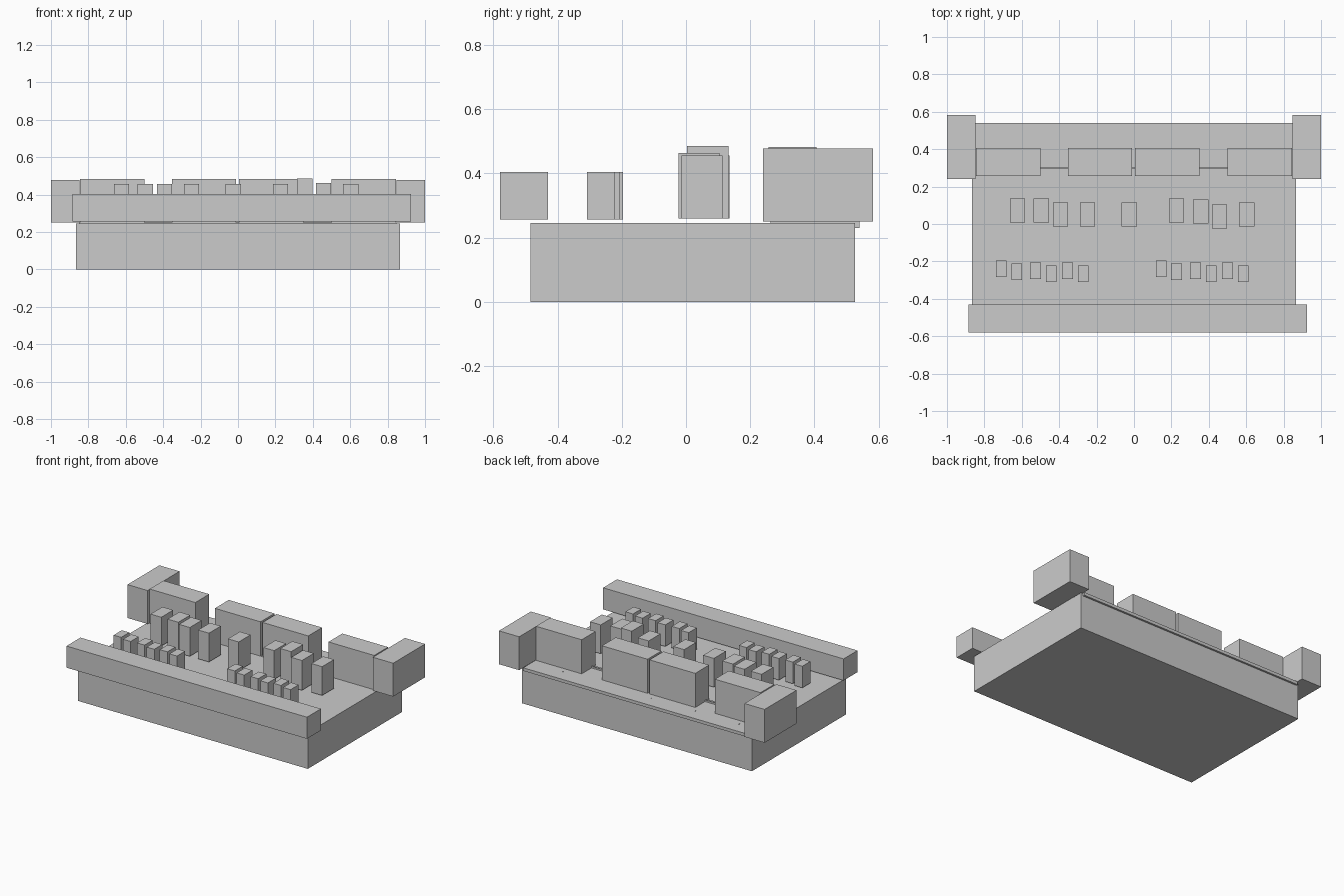
import bpy


def box(name, x0, x1, y0, y1, z0, z1):
    """Axis-aligned box from its limits."""
    bpy.ops.mesh.primitive_cube_add(size=1, location=((x0 + x1) / 2, (y0 + y1) / 2, (z0 + z1) / 2))
    ob = bpy.context.object
    ob.name = name
    ob.scale = (x1 - x0, y1 - y0, z1 - z0)
    bpy.ops.object.transform_apply(location=False, rotation=False, scale=True)
    return ob


# Thick base slab and floating front bar
box("base", -0.865, 0.865, -0.485, 0.527, 0.0, 0.246)
box("front_bar", -0.885, 0.925, -0.58, -0.43, 0.257, 0.404)

# Thin platform at the back, with a low rail and small studs
box("back_platform", -0.85, 0.847, 0.263, 0.54, 0.23, 0.251)
box("low_rail", -0.845, 0.845, 0.293, 0.301, 0.25, 0.262)
for i in range(5):
    x = -0.715 + 0.3315 * i
    box("platform_stud", x - 0.003, x + 0.003, 0.447, 0.453, 0.25, 0.254)

# Corner blocks at the back
for side in (-1, 1):
    a, b = sorted((side, side * 0.848))
    box("corner_block", a, b, 0.24, 0.583, 0.251, 0.478)

# Large back blocks
for x in (-0.845, -0.354, 0.005, 0.501):
    box("back_block", x, x + 0.344, 0.257, 0.406, 0.251, 0.483)

# Middle row of upright blocks: left edge, front edge, top
middle = [(-0.664, 0.008, 0.456), (-0.536, 0.008, 0.456), (-0.434, -0.014, 0.456),
          (-0.290, -0.014, 0.456), (-0.066, -0.014, 0.456), (0.186, 0.008, 0.456),
          (0.417, -0.024, 0.463), (0.562, -0.014, 0.456)]
for x, y, top in middle:
    box("middle_block", x, x + 0.081, y, y + 0.128, 0.26, top)

# One middle block is a stack of thin slabs
slabs = 18
step = (0.486 - 0.26) / slabs
for i in range(slabs):
    z = 0.26 + i * step
    box("stacked_slab", 0.316, 0.398, 0.003, 0.132, z, z + step)

# Two groups of small blocks, staggered in depth
for start in (-0.738, 0.117):
    for dx, y in ((0, -0.283), (0.082, -0.299), (0.183, -0.293),
                  (0.267, -0.309), (0.354, -0.293), (0.438, -0.309)):
        box("small_block", start + dx, start + dx + 0.057, y, y + 0.087, 0.257, 0.404)
